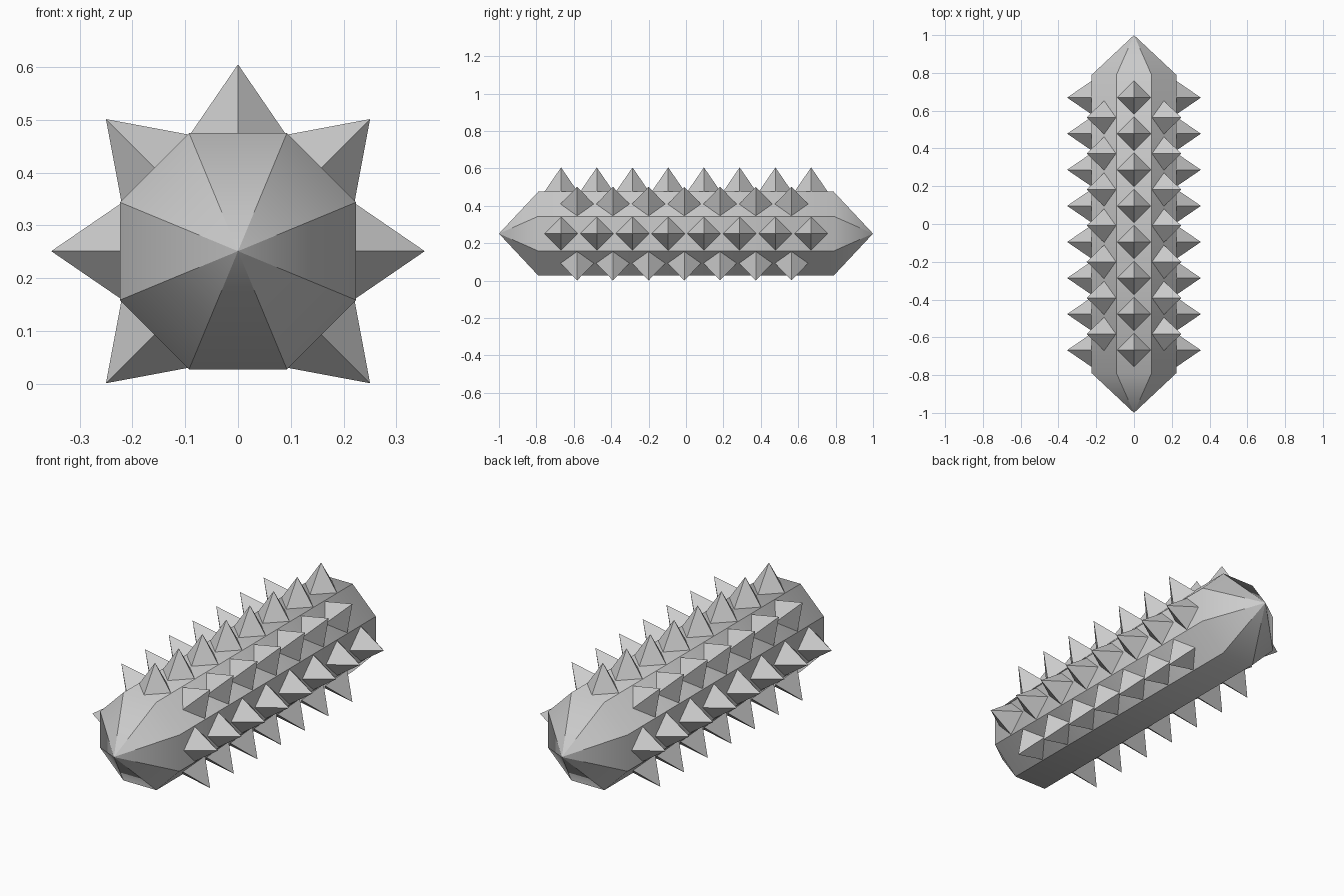
import bpy, bmesh, math
from mathutils import Matrix

if "Cube" in bpy.data.objects:
    bpy.data.objects.remove(bpy.data.objects["Cube"])

CZ = 0.251          # height of the long axis
APOTHEM = 0.224     # axis to flat side
SHOULDER = 0.79     # where the tapered tips begin
SPIKE_H, SPIKE_R, SINK = 0.13, 0.089, 0.0


def new_object(name, bm):
    bmesh.ops.recalc_face_normals(bm, faces=bm.faces)
    mesh = bpy.data.meshes.new(name)
    bm.to_mesh(mesh)
    bm.free()
    obj = bpy.data.objects.new(name, mesh)
    bpy.context.collection.objects.link(obj)
    return obj


# Octagonal body with a pointed tip at each end
bm = bmesh.new()
r = APOTHEM / math.cos(math.pi / 8)
angles = [math.pi / 8 + i * math.pi / 4 for i in range(8)]
rings = [[bm.verts.new((r * math.cos(a), y, CZ + r * math.sin(a))) for a in angles]
         for y in (-SHOULDER, SHOULDER)]
tips = [bm.verts.new((0, y, CZ)) for y in (-1, 1)]
for i in range(8):
    j = (i + 1) % 8
    bm.faces.new((rings[0][i], rings[0][j], rings[1][j], rings[1][i]))
    for ring, tip in zip(rings, tips):
        bm.faces.new((ring[i], ring[j], tip))
# Smooth along the length, crisp between the eight sides
for f in bm.faces:
    f.smooth = True
for e in bm.edges:
    a, b = e.verts
    e.smooth = abs(a.co.y - b.co.y) < 0.001
new_object("body", bm)


# One row of four-sided spikes on the body face pointing at the given angle
def spike_row(name, degrees, positions):
    bm = bmesh.new()
    turn = Matrix.Rotation(math.radians(degrees), 4, 'Y')
    for y in positions:
        place = (Matrix.Translation((0, y, CZ)) @ turn
                 @ Matrix.Translation((0, 0, APOTHEM + SPIKE_H / 2)))
        # the circle's first corner lies on an axis, giving a diamond base
        base = [bm.verts.new(place @ Matrix.Rotation(k * math.pi / 2, 4, 'Z')
                             @ Matrix.Translation((SPIKE_R, 0, -SPIKE_H / 2))
                             @ Matrix.Identity(4).translation) for k in range(4)]
        apex = bm.verts.new((place @ Matrix.Translation((0, 0, SPIKE_H / 2))).translation)
        for k in range(4):
            bm.faces.new((base[k], base[(k + 1) % 4], apex))
        bm.faces.new(base[::-1])
    return new_object(name, bm)


straight = [-0.668 + 0.191 * i for i in range(8)]
staggered = [-0.582 + 0.191 * i for i in range(7)]

spike_row("top_spikes", 0, straight)
for side, s in (("right", 1), ("left", -1)):
    spike_row(side + "_side_spikes", 90 * s, straight)
    spike_row(side + "_upper_spikes", 45 * s, staggered)
    spike_row(side + "_lower_spikes", 135 * s, staggered)
